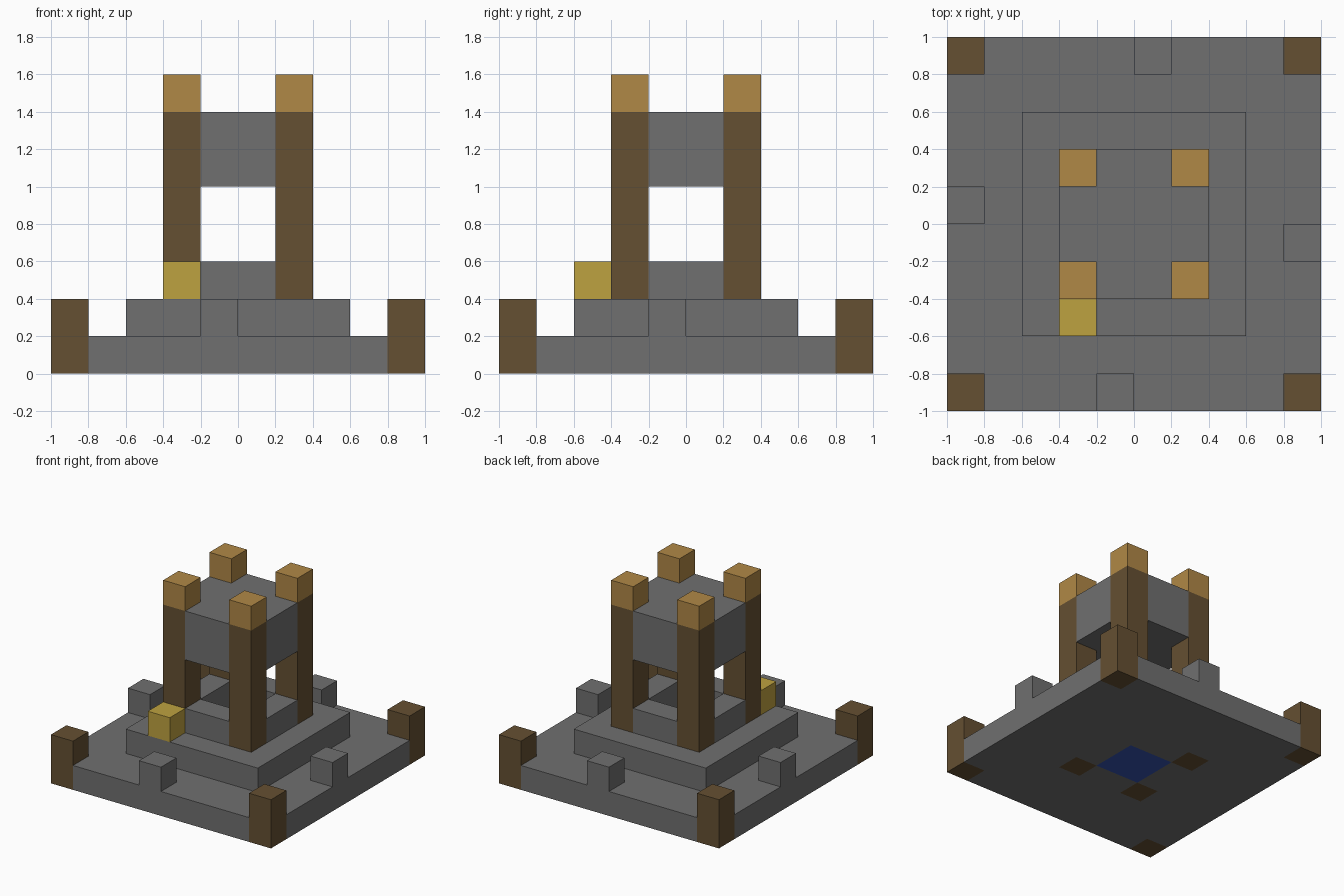
import bpy
import bmesh
from itertools import product
from mathutils import Vector

UNIT = 0.2   # edge length of one building block
HALF = 5     # blocks from the centre to the outer edge

if "Cube" in bpy.data.objects:
    bpy.data.objects.remove(bpy.data.objects["Cube"], do_unlink=True)


def material(name, color):
    mat = bpy.data.materials.new(name)
    mat.use_nodes = True
    mat.diffuse_color = (*color, 1)
    mat.node_tree.nodes["Principled BSDF"].inputs["Base Color"].default_value = (*color, 1)
    return mat


def cells(xs, ys, zs):
    """Set of block positions; each argument is an inclusive (first, last) pair."""
    return set(product(*(range(a, b + 1) for a, b in (xs, ys, zs))))


def build(name, mat, blocks):
    """Make one object from the outer faces of a set of blocks."""
    bm = bmesh.new()
    for cell in sorted(blocks):
        for axis, side in product(range(3), (0, 1)):
            neighbour = list(cell)
            neighbour[axis] += 2 * side - 1
            if tuple(neighbour) in blocks:
                continue
            corners = []
            for u, v in ((0, 0), (1, 0), (1, 1), (0, 1)):
                p = Vector(cell)
                p[axis] += side
                p[(axis + 1) % 3] += u
                p[(axis + 2) % 3] += v
                corners.append(bm.verts.new((p - Vector((HALF, HALF, 0))) * UNIT))
            bm.faces.new(corners if side else corners[::-1])
    bmesh.ops.remove_doubles(bm, verts=bm.verts, dist=0.001)
    mesh = bpy.data.meshes.new(name)
    bm.to_mesh(mesh)
    bm.free()
    mesh.materials.append(mat)
    obj = bpy.data.objects.new(name, mesh)
    bpy.context.collection.objects.link(obj)
    return obj


stone = material("grey stone", (0.162, 0.162, 0.162))
dark_wood = material("dark wood", (0.130, 0.080, 0.032))
light_wood = material("light wood", (0.434, 0.246, 0.061))
gold = material("yellow block", (0.515, 0.361, 0.051))
blue = material("blue water", (0.036, 0.087, 0.434))

# Tall posts with light caps; the back left one stands on the stone floor
posts = set()
for x, y in product((3, 6), repeat=2):
    foot = 1 if x == y == 6 else 0
    post = cells((x, x), (y, y), (foot, 6))
    posts |= post
    side = ("front" if y == 3 else "back") + ("_right" if x == 3 else "_left")
    build(side + "_post", dark_wood, post)
    build(side + "_post_cap", light_wood, {(x, y, 7)})

# Short posts at the corners of the floor
corner_posts = set()
for x, y in product((0, 9), repeat=2):
    post = cells((x, x), (y, y), (0, 1))
    corner_posts |= post
    side = ("front" if y == 0 else "back") + ("_right" if x == 0 else "_left")
    build(side + "_corner_post", dark_wood, post)

# Water at the bottom of the well shaft
water = cells((4, 5), (4, 5), (0, 0))
shaft = cells((4, 5), (4, 5), (0, 2))
build("water", blue, water)

# Stepped stone base with the shaft, and an edge stone on each side
base = cells((0, 9), (0, 9), (0, 0)) | cells((2, 7), (2, 7), (1, 1))
base |= cells((3, 6), (3, 6), (2, 2))
base |= {(4, 0, 1), (9, 4, 1), (5, 9, 1), (0, 5, 1)}
build("stone_base", stone, base - shaft - posts - corner_posts)

# Roof block held between the posts
build("roof", stone, cells((3, 6), (3, 6), (5, 6)) - posts)

# Yellow block on the step
build("yellow_block", gold, {(3, 2, 2)})
